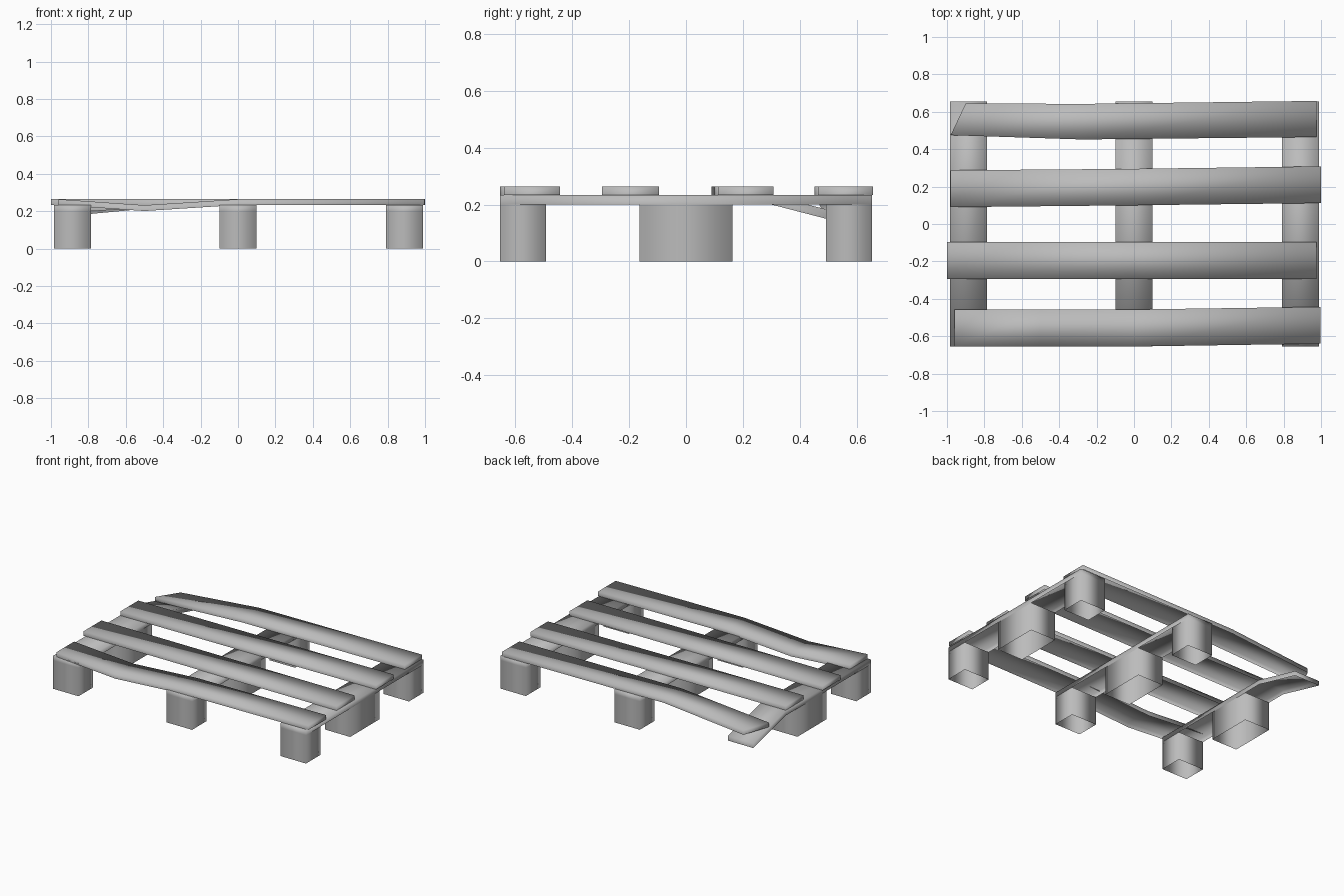
import bpy
import bmesh

cube = bpy.data.objects.get("Cube")
if cube:
    bpy.data.objects.remove(cube, do_unlink=True)

wood = bpy.data.materials.new("weathered grey")
wood.use_nodes = True
GREY = (0.5, 0.5, 0.5, 1)
wood.diffuse_color = GREY
wood.node_tree.nodes["Principled BSDF"].inputs["Base Color"].default_value = GREY

BLOCK_TOP, RUNNER_TOP, DECK_TOP = 0.2, 0.233, 0.264


def board(name, stations, thickness, top=True):
    """Loft a shell, open underneath, through stations of two top edge points."""
    bm = bmesh.new()
    rings = []
    for a, b in stations:
        low_a, low_b = [(p[0], p[1], p[2] - thickness) for p in (a, b)]
        rings.append([bm.verts.new(c) for c in (low_a, a, b, low_b)])
    for r, s in zip(rings, rings[1:]):
        for i in (0, 1, 2) if top else (0, 2):
            bm.faces.new((r[i], r[i + 1], s[i + 1], s[i]))
    bm.faces.new(rings[0])
    bm.faces.new(rings[-1])
    bmesh.ops.recalc_face_normals(bm, faces=bm.faces)
    mesh = bpy.data.meshes.new(name)
    bm.to_mesh(mesh)
    bm.free()
    mesh.materials.append(wood)
    mesh.shade_smooth()
    obj = bpy.data.objects.new(name, mesh)
    bpy.context.collection.objects.link(obj)


def plank(name, stations):
    """Deck plank: stations are (x, front y, back y, drop)."""
    board(name, [((x, y0, DECK_TOP - d), (x, y1, DECK_TOP - d))
                 for x, y0, y1, d in stations], DECK_TOP - RUNNER_TOP)


columns = {"right": (-0.985, -0.787), "middle": (-0.098, 0.1), "left": (0.792, 0.99)}
rows = {"front": (-0.655, -0.493), "centre": (-0.163, 0.163), "back": (0.493, 0.655)}

for side, (x0, x1) in columns.items():
    # Hollow support blocks, with one back corner missing
    for row, (y0, y1) in rows.items():
        if (side, row) != ("right", "back"):
            board(f"{row}_{side}_block",
                  [((x0, y, BLOCK_TOP), (x1, y, BLOCK_TOP)) for y in (y0, y1)],
                  BLOCK_TOP, top=False)
    # Runners; the unsupported one sags at the back
    path = [(-0.655, RUNNER_TOP), (0.655, RUNNER_TOP)]
    if side == "right":
        path[1:] = [(0.3, RUNNER_TOP), (0.655, 0.141)]
    board(f"{side}_runner", [((x0, y, z), (x1, y, z)) for y, z in path],
          RUNNER_TOP - BLOCK_TOP)

# Deck planks
plank("front_plank", [(-0.96, -0.655, -0.457, 0), (-0.5, -0.655, -0.457, 0.032),
                      (0, -0.655, -0.457, 0), (0.997, -0.64, -0.443, 0)])
plank("front_middle_plank", [(-1, -0.295, -0.095, 0), (0.976, -0.295, -0.095, 0)])
plank("back_middle_plank", [(-0.98, 0.09, 0.287, 0), (0, 0.1, 0.295, 0),
                            (1, 0.112, 0.308, 0)])

# Back plank with a broken, drooping end
board("back_plank", [((-0.98, 0.475, 0.218), (-0.9, 0.645, 0.206)),
                     ((-0.28, 0.452, DECK_TOP), (-0.28, 0.642, DECK_TOP)),
                     ((0.976, 0.465, DECK_TOP), (0.976, 0.658, DECK_TOP))],
      DECK_TOP - RUNNER_TOP)
